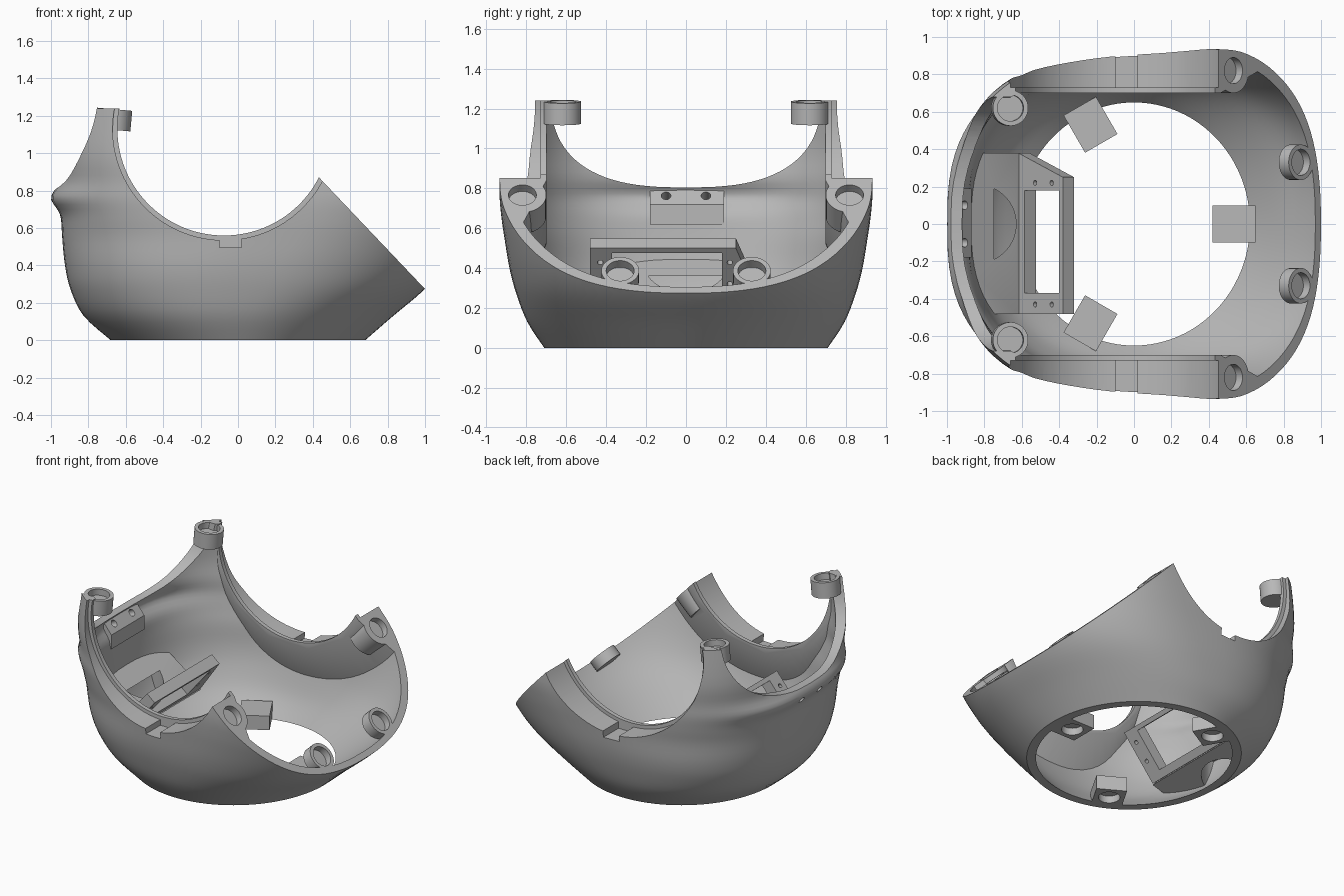
import bpy, bmesh, math
from mathutils import Vector

cube = bpy.data.objects.get("Cube")
if cube:
    bpy.data.objects.remove(cube, do_unlink=True)

grey = bpy.data.materials.new("plain grey")
grey.use_nodes = True
grey.diffuse_color = (0.48, 0.48, 0.48, 1)
grey.node_tree.nodes["Principled BSDF"].inputs["Base Color"].default_value = grey.diffuse_color


def make(name, bm):
    bmesh.ops.recalc_face_normals(bm, faces=bm.faces)
    mesh = bpy.data.meshes.new(name)
    bm.to_mesh(mesh)
    bm.free()
    mesh.materials.append(grey)
    ob = bpy.data.objects.new(name, mesh)
    bpy.context.collection.objects.link(ob)
    return ob


def bridge(bm, a, b):
    """Join two rings of vertices with quads."""
    for i in range(len(a)):
        j = (i + 1) % len(a)
        bm.faces.new((a[i], a[j], b[j], b[i]))


def solid(name, rings):
    """Closed solid through a stack of point rings."""
    bm = bmesh.new()
    loops = [[bm.verts.new(p) for p in ring] for ring in rings]
    for a, b in zip(loops, loops[1:]):
        bridge(bm, a, b)
    bm.faces.new(loops[0])
    bm.faces.new(loops[-1])
    return make(name, bm)


def prism(name, points, along):
    return solid(name, [points, [Vector(p) + Vector(along) for p in points]])


def box(name, lo, hi):
    (x, y, z), (X, Y, Z) = lo, hi
    return prism(name, [(x, y, z), (X, y, z), (X, Y, z), (x, Y, z)], (0, 0, Z - z))


def rod(name, start, end, r, sides=48, r_end=None):
    """Cylinder or cone between two points."""
    start, end = Vector(start), Vector(end)
    axis = (end - start).normalized()
    side = axis.cross((0, 1, 0) if abs(axis.y) < 0.9 else (1, 0, 0)).normalized()
    other = axis.cross(side)
    angles = [(i + 0.5) * math.tau / sides for i in range(sides)]
    return solid(name, [[p + (side * math.cos(t) + other * math.sin(t)) * q for t in angles]
                        for p, q in ((start, r), (end, r_end or r))])


def boolean(target, tool, keep=False):
    """Cut the tool out of the target."""
    mod = target.modifiers.new("cut", "BOOLEAN")
    mod.operation, mod.object, mod.solver = "DIFFERENCE", tool, "EXACT"
    mesh = bpy.data.meshes.new_from_object(target.evaluated_get(bpy.context.evaluated_depsgraph_get()))
    target.modifiers.clear()
    target.data = mesh
    if not keep:
        bpy.data.objects.remove(tool, do_unlink=True)


# Horizontal sections: height, back x, front x, widest x, half width, squareness
ROWS = [
    (0, -.68, .68, 0, .71, 2), (.13, -.825, .83, 0, .795, 2.2),
    (.27, -.895, .995, .05, .85, 2.4), (.4, -.925, 1.1, .1, .885, 2.5),
    (.55, -.94, 1.16, .2, .91, 2.6), (.65, -.945, 1.16, .25, .925, 2.75),
    (.75, -.95, 1.16, .3, .935, 2.9), (.85, -.95, 1.15, .33, .935, 3),
    (1, -.95, 1.15, .3, .93, 3.15), (1.24, -.95, 1.1, .25, .93, 2.9)]


def dome(name, inset):
    """Loft the superellipse sections, smoothed between the rows."""
    rows = []
    for i in range(len(ROWS) - 1):
        p = [ROWS[max(0, min(len(ROWS) - 1, i + k))] for k in (-1, 0, 1, 2)]
        for t in (0, 0.25, 0.5, 0.75):
            rows.append([b + t / 2 * (c - a + t * (2 * a - 5 * b + 4 * c - d + t * (3 * b - a - 3 * c + d)))
                         for a, b, c, d in zip(*p)])
    rows.append(list(ROWS[-1]))
    if inset:
        rows.insert(0, [-0.1] + rows[0][1:])
        rows.append([1.4] + rows[-1][1:])
    rings, n = [], 96
    for z, back, front, cx, half, power in rows:
        ridge = 0.05 * math.exp(-((z - .76) / .06) ** 2)   # rear brow ridge
        ring = []
        for i in range(n):
            c, s = math.cos(i * math.tau / n), math.sin(i * math.tau / n)
            rx = (front - cx if c > 0 else cx - back + ridge * c ** 6) - inset
            e = 2 / power
            ring.append((cx + math.copysign(abs(c) ** e, c) * rx,
                         math.copysign(abs(s) ** e, s) * (half - inset), z))
        rings.append(ring)
    return solid(name, rings)


shell = dome("shell", 0)
void = dome("void", 0.06)
AX, AZ = -.075, 1.13                      # centre of the side arches
N = Vector((.725, 0, .689))               # direction of the slanted front opening
upper = [Vector((.53, s * .82, .765)) for s in (1, -1)]
lower = [Vector((.89, s * .33, .385)) for s in (1, -1)]

# Solid areas left inside the shell: thick side walls, screw bosses, bracket base
for s in (1, -1):
    boolean(void, rod("side_wall", (AX, s * .7, AZ), (AX, s * 1.2, AZ), .61, 96, 1.83))
for seats, radius, depth in ((upper, .12, .15), (lower, .095, .07)):
    for p in seats:
        boolean(void, rod("boss", p + N * .1, p - N * depth, radius, 32))
base = prism("base", [(-.95, -.48, .5), (-.62, -.48, .27), (-.56, -.48, .2), (-.9, -.48, .1)], (0, .86, 0))
boolean(base, rod("base_hole", (-.84, 0, -.1), (-.84, 0, .36), .21))
boolean(void, base)
boolean(shell, void)

# Openings: slanted front, side arches, rear dip
corner = Vector((.427, -1.5, .877))
along = Vector((.689, 0, -.725))
boolean(shell, prism("front_cut", [corner + along * a + N * b for a, b in ((-2, 0), (2, 0), (2, 2), (-2, 2))],
                     (0, 3, 0)))
boolean(shell, rod("arch_cut", (AX, -1.3, AZ), (AX, 1.3, AZ), .57, 128))
for s in (1, -1):
    boolean(shell, rod("arch_step", (AX, s * .73, AZ), (AX, s * 1.3, AZ), .595, 128))
    y = sorted((s * .73, s * 1.2))
    boolean(shell, box("notch", (-.1, y[0], .495), (.02, y[1], .7)))
dip = []
for i in range(49):
    c, s = math.cos(math.pi * i / 48), math.sin(math.pi * i / 48)
    dip.append((-1.3, math.copysign(abs(c) ** .75, c) * .68, 1.3 - .495 * max(s, 0) ** .75))
boolean(shell, prism("rear_cut", dip, (1.1, 0, 0)))
for p in upper + lower:
    boolean(shell, rod("screw_seat", p + N * .1, p - N * .045, .07))

parts = [shell]

# Rear mounting block with two holes through the wall
block = prism("rear_block", [(-.95, -.18, .8), (-.935, -.18, .8), (-.87, -.18, .72), (-.87, -.18, .62),
                             (-.92, -.18, .62)], (0, .37, 0))
for y in (-.1, .1):
    drill = rod("drill", (-.74, y, .85), (-1.1, y, .66), .024, 20)
    boolean(shell, drill, keep=True)
    boolean(block, drill)
parts.append(block)

# Round sockets at the tips of the rear horns
for s, side in ((1, "left"), (-1, "right")):
    foot, top = Vector((-.67, s * .62, 1.125)), Vector((-.66, s * .62, 1.235))
    socket = rod(side + "_horn_socket", foot, top, .095)
    boolean(socket, rod("bore", top.lerp(foot, .4), top.lerp(foot, -.5), .07))
    parts.append(socket)


# Tilted bracket plate with a window and screw holes
def on_plate(s, y, depth=0):
    return Vector((-.62 + .24 * s + .78 * depth, y, .26 + .29 * s - .63 * depth))


plate = prism("bracket_plate", [on_plate(0, .38), on_plate(1, .25), on_plate(1, -.48), on_plate(0, -.48)],
              (.06, 0, -.05))
boolean(plate, prism("window", [on_plate(s, y, -.1) for s, y in ((.15, .18), (.92, .18), (.92, -.37), (.15, -.37))],
                     (.23, 0, -.19)))
for y in (.22, -.43):
    for s in (.38, .75):
        boolean(plate, rod("drill", on_plate(s, y, -.1), on_plate(s, y, .2), .014, 16))
parts.append(plate)

# Three tabs around the floor opening, with seats underneath
for i, (x, y, turn) in enumerate(((.54, 0, 0), (-.235, .535, 120), (-.235, -.535, 240))):
    d = Vector((math.cos(math.radians(turn)), math.sin(math.radians(turn)), 0))
    w = Vector((-d.y, d.x, 0)) * .1
    c = Vector((x, y, 0))
    tab = prism(f"floor_tab_{i + 1}", [c - d * .12 - w, c + d * .11 - w, c + d * .11 + w, c - d * .12 + w],
                (0, 0, .1))
    q = c - d * .02
    boolean(tab, rod("seat", q - Vector((0, 0, .1)), q + Vector((0, 0, .05)), .07, 32))
    parts.append(tab)

bpy.ops.object.select_all(action="DESELECT")
for ob in parts:
    ob.select_set(True)
bpy.context.view_layer.objects.active = shell
bpy.ops.object.shade_smooth_by_angle(angle=math.radians(30))
